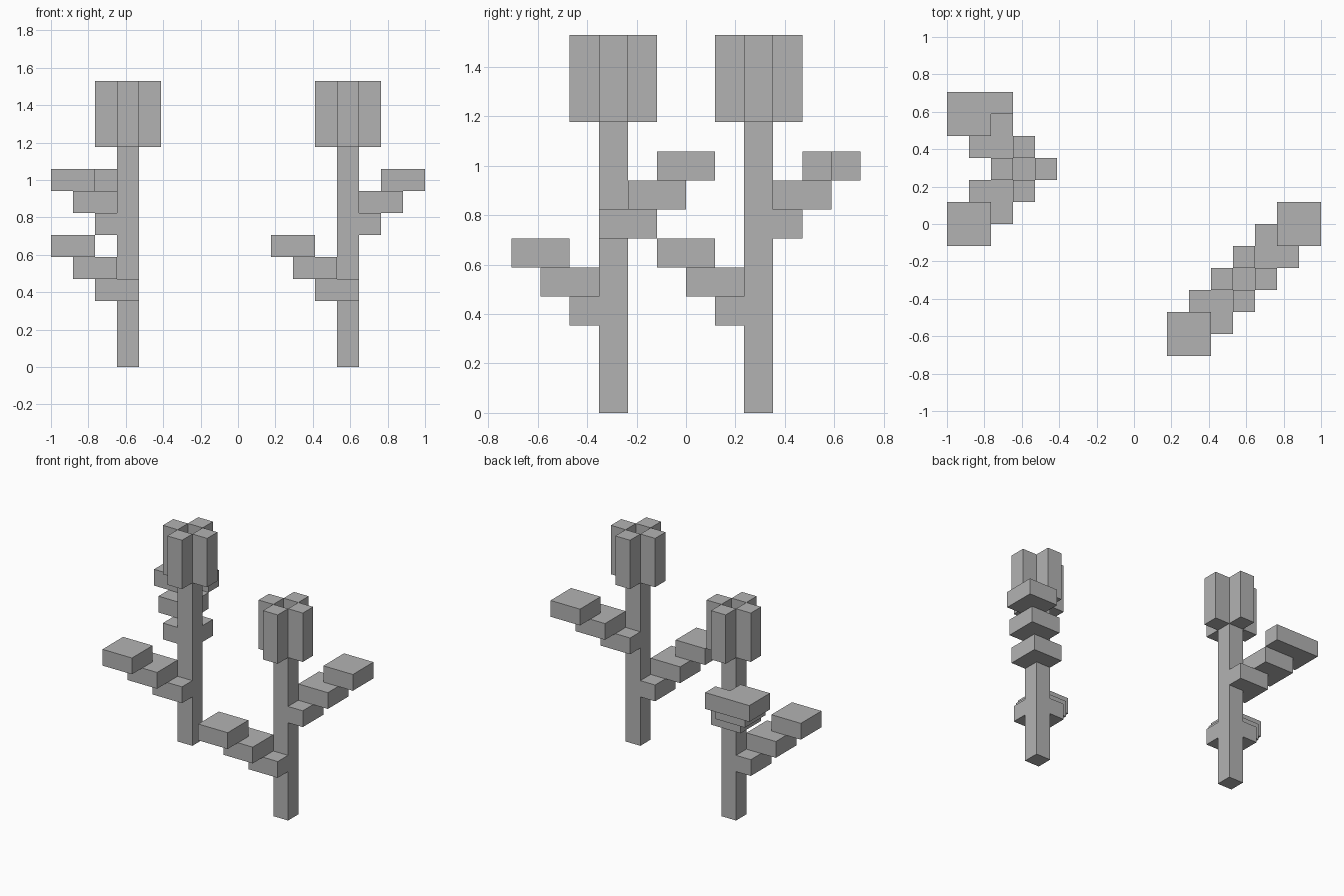
import bpy
import bmesh
from mathutils import Matrix, Vector

cube = bpy.data.objects.get("Cube")
if cube:
    bpy.data.objects.remove(cube, do_unlink=True)

UNIT = 2 / 17                      # size of one block
ORIGIN = Vector((8.5, 6, 0))       # grid point that sits at the world centre

grey = bpy.data.materials.new("plain grey")
grey.use_nodes = True
colour = (0.45, 0.45, 0.45, 1)
grey.diffuse_color = colour
grey.node_tree.nodes["Principled BSDF"].inputs["Base Color"].default_value = colour


def block(name, corner, size):
    """Box from its lowest corner and size, both counted in blocks."""
    bm = bmesh.new()
    bmesh.ops.create_cube(bm, size=1)
    bmesh.ops.scale(bm, vec=Vector(size) * UNIT, verts=bm.verts)
    mesh = bpy.data.meshes.new(name)
    bm.to_mesh(mesh)
    bm.free()
    mesh.materials.append(grey)
    obj = bpy.data.objects.new(name, mesh)
    obj.location = (Vector(corner) + Vector(size) / 2 - ORIGIN) * UNIT
    bpy.context.collection.objects.link(obj)


def leaf(name, x, y, z, dx, dy):
    """Three flat blocks climbing diagonally away from the stem."""
    for k in range(3):
        corner = (x + dx * k - (dx < 0), y + dy * k - (dy < 0), z + k)
        block(f"{name}_step_{k + 1}", corner, (2, 2, 1))


def flower(name, x, y, upper_dx):
    # Stem, ending inside the open bloom
    block(f"{name}_stem", (x, y, 0), (1, 1, 10))
    # Four upright petals around a hollow centre
    sides = {"left": (1, 0), "right": (-1, 0), "back": (0, 1), "front": (0, -1)}
    for side, (dx, dy) in sides.items():
        block(f"{name}_{side}_petal", (x + dx, y + dy, 10), (1, 1, 3))
    # Lower and upper leaves
    leaf(f"{name}_lower_leaf", x, y, 3, -1, -1)
    leaf(f"{name}_upper_leaf", x, y, 6, upper_dx, 1)


flower("right_flower", 3, 8, -1)
flower("left_flower", 13, 3, 1)

# Extra block beside the tip of the back leaf
block("right_flower_upper_leaf_side", (2, 11, 8), (1, 1, 1))
